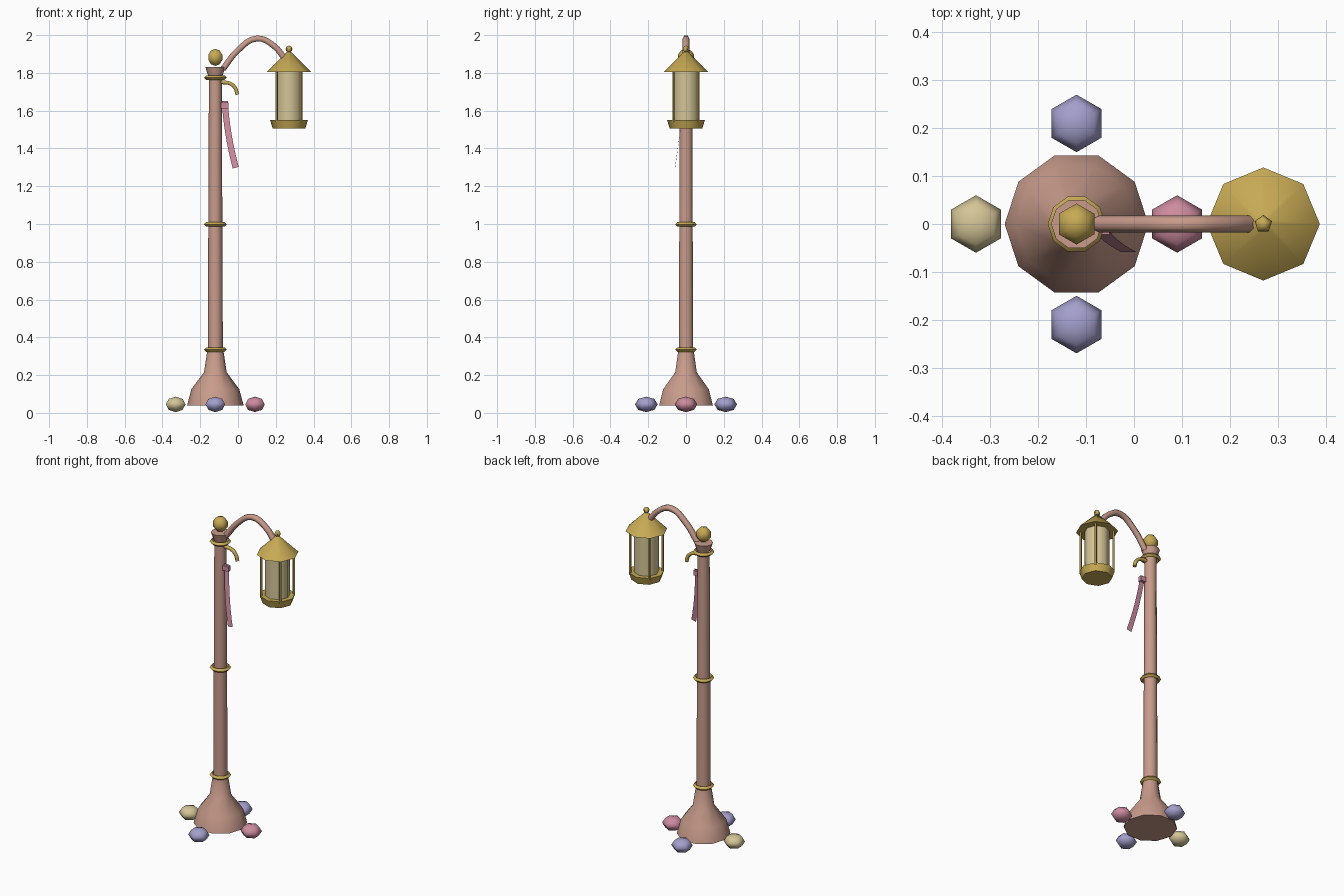
import bpy
import bmesh
from math import cos, sin, pi, radians

cube = bpy.data.objects.get("Cube")
if cube:
    bpy.data.objects.remove(cube, do_unlink=True)


def material(name, rgb):
    m = bpy.data.materials.new(name)
    m.use_nodes = True
    m.diffuse_color = (*rgb, 1)
    m.node_tree.nodes["Principled BSDF"].inputs["Base Color"].default_value = (*rgb, 1)
    return m


ROSE = material("rosy_brown", (0.58, 0.33, 0.26))
GOLD = material("gold", (0.57, 0.40, 0.09))
CREAM = material("cream", (0.66, 0.56, 0.31))
LAVENDER = material("lavender", (0.37, 0.35, 0.61))
PINK = material("pink", (0.61, 0.26, 0.35))

POST_X, LAMP_X = -0.12, 0.27


def finish(obj, mat, angle=65):
    obj.data.materials.clear()
    obj.data.materials.append(mat)
    obj.data.shade_smooth()
    obj.data.set_sharp_from_angle(angle=radians(angle))
    return obj


def from_bmesh(name, bm, mat):
    mesh = bpy.data.meshes.new(name)
    bm.to_mesh(mesh)
    bm.free()
    obj = bpy.data.objects.new(name, mesh)
    bpy.context.collection.objects.link(obj)
    return finish(obj, mat)


def lathe(name, x, y, profile, sides, mat):
    """Closed solid turned from (radius, height) pairs, bottom to top."""
    bm = bmesh.new()
    rings = [[bm.verts.new((x + r * cos(2 * pi * i / sides), y + r * sin(2 * pi * i / sides), z))
              for i in range(sides)] for r, z in profile]
    for low, high in zip(rings, rings[1:]):
        for i in range(sides):
            j = (i + 1) % sides
            bm.faces.new((low[i], low[j], high[j], high[i]))
    bm.faces.new(rings[0][::-1])
    bm.faces.new(rings[-1])
    return from_bmesh(name, bm, mat)


def ball(name, loc, scale, segments, rings, mat):
    bpy.ops.mesh.primitive_uv_sphere_add(segments=segments, ring_count=rings, radius=1, location=loc)
    obj = bpy.context.object
    obj.name = name
    obj.scale = scale
    return finish(obj, mat)


def tube(name, points, radius, mat):
    """Six-sided rod along a smooth path of (x, z) points."""
    curve = bpy.data.curves.new(name, "CURVE")
    curve.dimensions = "3D"
    curve.bevel_depth = radius
    curve.bevel_resolution = 1
    curve.resolution_u = 4
    curve.use_fill_caps = True
    spline = curve.splines.new("BEZIER")
    spline.bezier_points.add(len(points) - 1)
    for bp, (x, z) in zip(spline.bezier_points, points):
        bp.co = (x, 0, z)
        bp.handle_left_type = bp.handle_right_type = "AUTO"
    obj = bpy.data.objects.new(name, curve)
    bpy.context.collection.objects.link(obj)
    bpy.ops.object.select_all(action="DESELECT")
    obj.select_set(True)
    bpy.context.view_layer.objects.active = obj
    bpy.ops.object.convert(target="MESH")
    return finish(bpy.context.object, mat)


# Post: flared foot, shaft, cap, finial
lathe("base", POST_X, 0, [(0.15, 0.038), (0.127, 0.125), (0.06, 0.215), (0.042, 0.335)], 10, ROSE)
lathe("post", POST_X, 0, [(0.04, 0.30), (0.034, 1.80)], 10, ROSE)
lathe("post_cap", POST_X, 0, [(0.038, 1.785), (0.053, 1.832)], 10, ROSE)
ball("post_finial", (POST_X, 0, 1.882), (0.045,) * 3, 6, 5, GOLD)

# Gold collars
for i, z in enumerate((0.335, 0.998, 1.775)):
    bpy.ops.mesh.primitive_torus_add(location=(POST_X, 0, z), major_segments=10, minor_segments=4,
                                     major_radius=0.048, minor_radius=0.012)
    bpy.context.object.name = f"collar_{i + 1}"
    finish(bpy.context.object, GOLD)

# Arm and small hook
tube("arm", [(-0.08, 1.82), (0.0, 1.92), (0.10, 1.982), (0.19, 1.943), (0.25, 1.872)], 0.018, ROSE)
tube("hook", [(-0.09, 1.75), (-0.045, 1.745), (-0.015, 1.72), (-0.004, 1.685)], 0.011, GOLD)

# Lantern
lathe("lantern_roof", LAMP_X, 0, [(0.118, 1.805), (0.012, 1.91)], 8, GOLD)
ball("lantern_finial", (LAMP_X, 0, 1.926), (0.019,) * 3, 5, 4, GOLD)
lathe("lantern_glass", LAMP_X, 0, [(0.07, 1.54), (0.07, 1.81)], 8, CREAM)
lathe("lantern_tray", LAMP_X, 0, [(0.086, 1.505), (0.1, 1.55)], 8, GOLD)
for i in range(4):
    a = pi / 4 + i * pi / 2
    lathe(f"lantern_bar_{i + 1}", LAMP_X + 0.092 * cos(a), 0.092 * sin(a),
          [(0.007, 1.54), (0.007, 1.815)], 5, GOLD)

# Hanging ribbon: a thin strip that swings forward and outward
bm = bmesh.new()
rows = []
for i in range(9):
    t = i / 8
    x = -0.07 + 0.022 * t + 0.036 * t * t
    y = -0.008 - 0.05 * t
    z = 1.65 - 0.352 * t
    rows.append([bm.verts.new((x + s * 0.016, y, z + s * 0.004 * t)) for s in (-1, 1)])
for a, b in zip(rows, rows[1:]):
    bm.faces.new((a[0], b[0], b[1], a[1]))
from_bmesh("ribbon", bm, PINK)

# Ribbon knot
bpy.ops.mesh.primitive_cube_add(size=1, location=(-0.07, -0.01, 1.627))
knot = bpy.context.object
knot.name = "ribbon_knot"
knot.scale = (0.038, 0.024, 0.03)
finish(knot, PINK, 30)

# Pebbles around the foot
for name, dx, dy, mat in (("left", 0.21, 0, PINK), ("right", -0.21, 0, CREAM),
                          ("front", 0, -0.21, LAVENDER), ("back", 0, 0.21, LAVENDER)):
    ball(f"pebble_{name}", (POST_X + dx, dy, 0.045), (0.06, 0.06, 0.041), 6, 4, mat)
